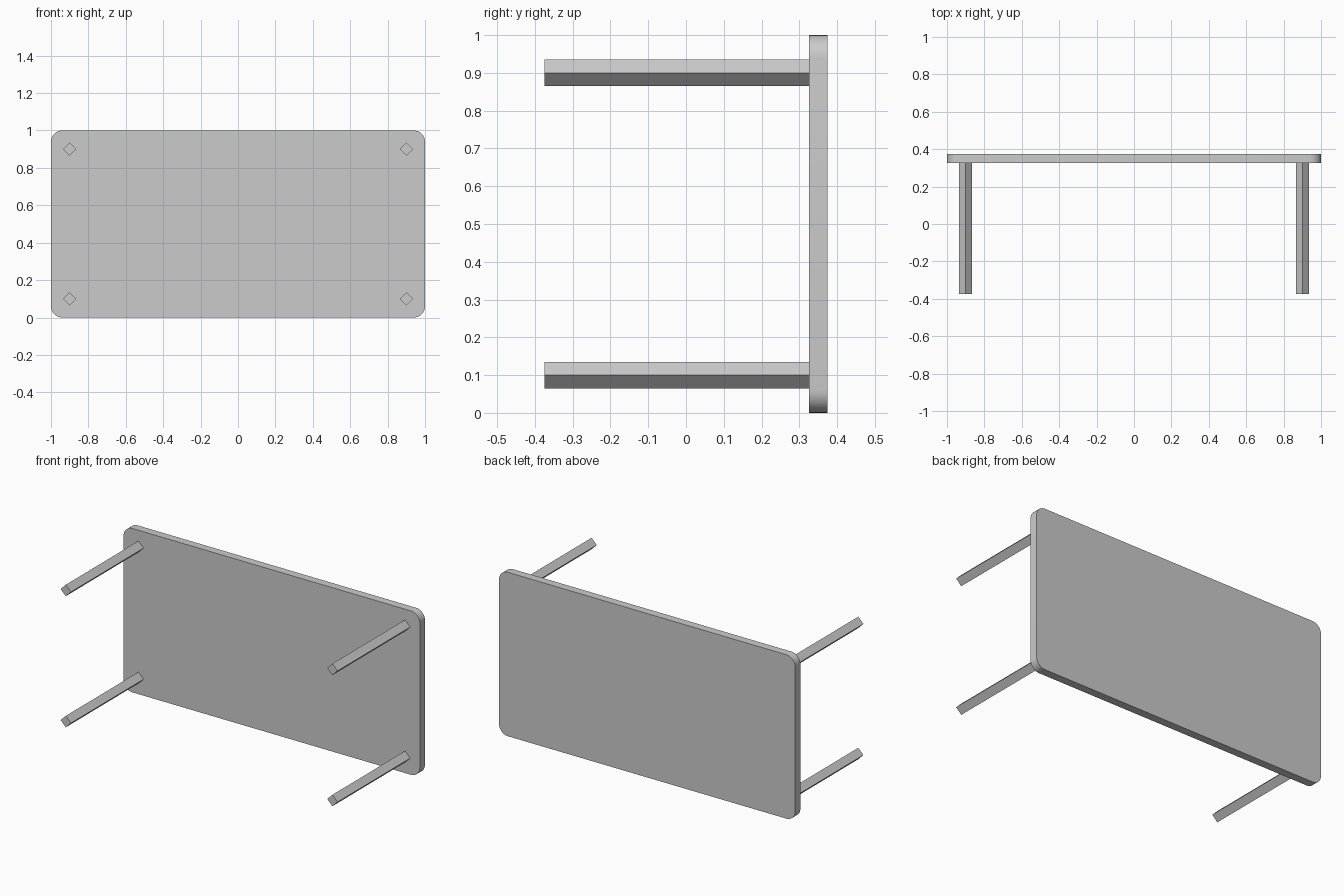
import bpy, bmesh
from math import pi, radians

if "Cube" in bpy.data.objects:
    bpy.data.objects.remove(bpy.data.objects["Cube"])

# Table lying on its side: the top stands upright, legs point to the front (-y)
TOP_FRONT, TOP_BACK = 0.325, 0.375
LEG_FRONT = -0.375

# Table top: slab with four rounded corners
bpy.ops.mesh.primitive_cube_add(size=1, location=(0, (TOP_FRONT + TOP_BACK) / 2, 0.5))
top = bpy.context.object
top.name = "table_top"
top.scale = (2, TOP_BACK - TOP_FRONT, 1)
bpy.ops.object.transform_apply(location=False, rotation=False, scale=True)
bm = bmesh.new()
bm.from_mesh(top.data)
corners = [e for e in bm.edges
           if abs(e.verts[0].co.y - e.verts[1].co.y) > 0.01]
bmesh.ops.bevel(bm, geom=corners, offset=0.06, offset_type='OFFSET',
                segments=8, profile=0.5, affect='EDGES')
bm.to_mesh(top.data)
bm.free()
bpy.ops.object.shade_smooth_by_angle(angle=radians(30))

# Legs: square bars turned so they show as diamonds from the front
for side, x in (("left", -0.9), ("right", 0.9)):
    for level, z in (("lower", 0.1), ("upper", 0.9)):
        bpy.ops.mesh.primitive_cylinder_add(
            vertices=4, radius=0.035, depth=TOP_FRONT - LEG_FRONT,
            location=(x, (TOP_FRONT + LEG_FRONT) / 2, z), rotation=(pi / 2, 0, 0))
        bpy.context.object.name = f"{level}_{side}_leg"
